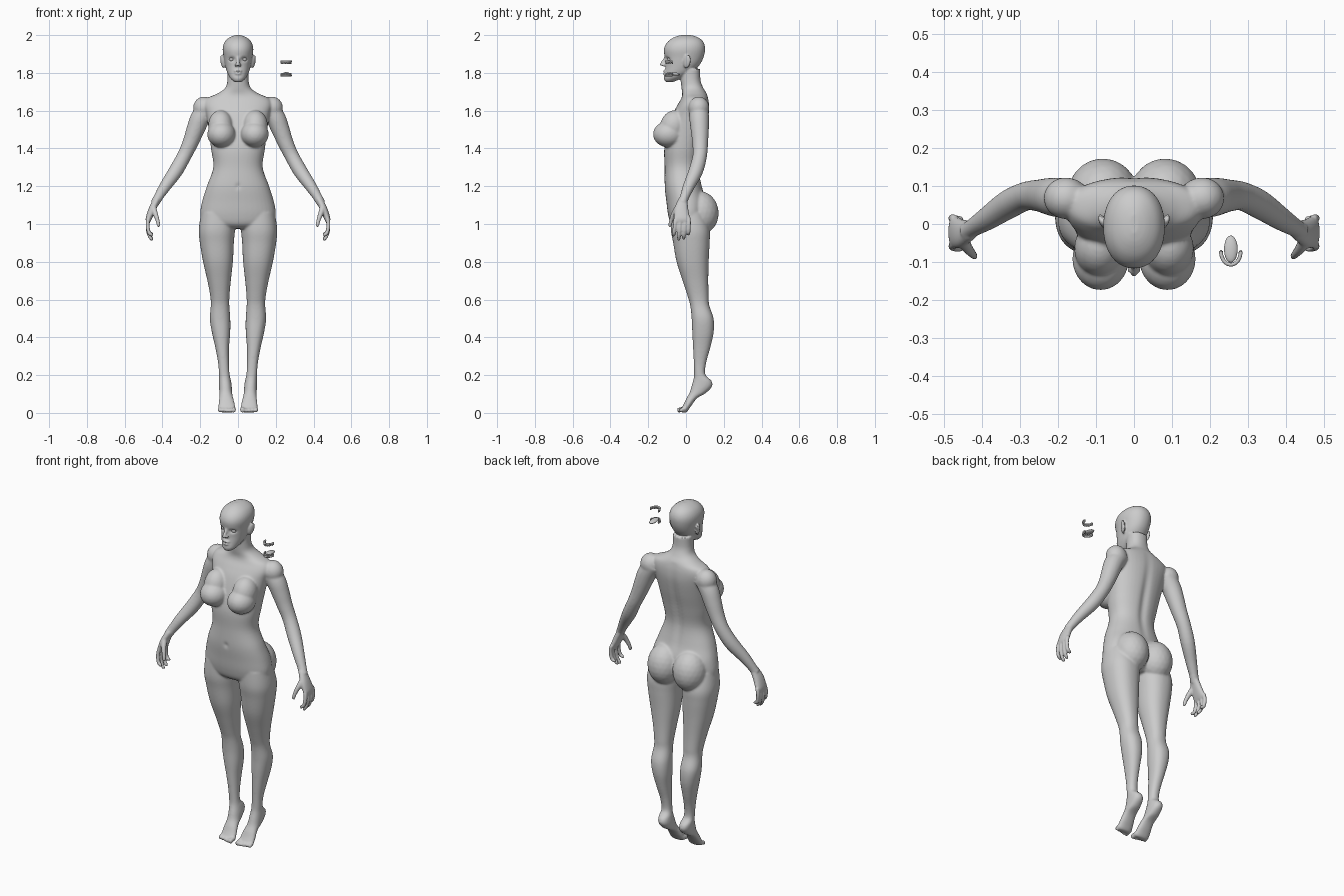
import bpy, bmesh, math
from mathutils import Vector, Matrix


def spline(rows, steps=5):
    """Catmull-Rom through rows of equal-length tuples."""
    out = []
    for i in range(len(rows) - 1):
        p0, p1 = rows[max(i - 1, 0)], rows[i]
        p2, p3 = rows[i + 1], rows[min(i + 2, len(rows) - 1)]
        for k in range(steps):
            t = k / steps
            out.append([0.5 * (2*b + (c - a)*t + (2*a - 5*b + 4*c - d)*t*t + (3*b - a - 3*c + d)*t**3)
                        for a, b, c, d in zip(p0, p1, p2, p3)])
    out.append(list(rows[-1]))
    return out


def skin(bm, rings):
    """Closed solid from a stack of point rings."""
    vs = [[bm.verts.new(p) for p in r] for r in rings]
    n = len(vs[0])
    faces = [bm.faces.new((a[i], a[(i + 1) % n], b[(i + 1) % n], b[i]))
             for a, b in zip(vs, vs[1:]) for i in range(n)]
    faces += [bm.faces.new(vs[0][::-1]), bm.faces.new(vs[-1])]
    bmesh.ops.recalc_face_normals(bm, faces=faces)


def loft(bm, rows, side=1, p=2.25, n=40):
    """Rows: centre x, half width, front y, front z, back y, back z."""
    rings = []
    for cx, rx, yf, zf, yb, zb in spline(rows):
        ring = []
        for i in range(n):
            a = 2 * math.pi * i / n
            c, s = math.cos(a), math.sin(a)
            c = math.copysign(abs(c) ** (2 / p), c)
            s = math.copysign(abs(s) ** (2 / p), s)
            ring.append((side * (cx + rx*c), (yf + yb)/2 + (yb - yf)/2*s, (zf + zb)/2 + (zb - zf)/2*s))
        rings.append(ring)
    skin(bm, rings)


def tube(bm, rows, side=1, n=16):
    """Rows: x, y, z, radius."""
    pts = spline(rows, 4)
    rings = []
    for i, q in enumerate(pts):
        d = Vector(pts[min(i + 1, len(pts) - 1)][:3]) - Vector(pts[max(i - 1, 0)][:3])
        u = d.cross(Vector((0, 1, 0.1))).normalized()
        v = d.cross(u).normalized()
        ring = [Vector(q[:3]) + q[3] * (u*math.cos(2*math.pi*k/n) + v*math.sin(2*math.pi*k/n)) for k in range(n)]
        rings.append([(side * w.x, w.y, w.z) for w in ring])
    skin(bm, rings)


def ball(bm, c, r, rot=(0, 0, 0)):
    m = Matrix.Translation(c)
    for ang, ax in zip(rot, 'XYZ'):
        m = m @ Matrix.Rotation(ang, 4, ax)
    bmesh.ops.create_icosphere(bm, subdivisions=3, radius=1, matrix=m @ Matrix.Diagonal((*r, 1)))


def to_object(bm, name):
    me = bpy.data.meshes.new(name)
    bm.to_mesh(me)
    bm.free()
    me.shade_smooth()
    ob = bpy.data.objects.new(name, me)
    bpy.context.collection.objects.link(ob)
    return ob


def flat(rows):
    """(z, cx, rx, yf, yb) to level loft rows."""
    return [(cx, rx, yf, z, yb, z) for z, cx, rx, yf, yb in rows]


bm = bmesh.new()
# torso and neck
loft(bm, flat([
    (.975, 0, .10, -.05, .07), (1.0, 0, .18, -.08, .10), (1.05, 0, .2, -.095, .11),
    (1.12, 0, .19, -.104, .11), (1.2, 0, .165, -.113, .085), (1.3, 0, .131, -.113, .07),
    (1.4, 0, .143, -.115, .085), (1.5, 0, .155, -.095, .108), (1.58, 0, .168, -.07, .122),
    (1.63, 0, .18, -.045, .123), (1.665, 0, .165, -.025, .118), (1.69, 0, .11, -.02, .11),
    (1.72, 0, .068, -.024, .092), (1.76, 0, .056, -.028, .077), (1.82, 0, .055, -.03, .075)]))
# head
loft(bm, flat([
    (1.751, 0, .018, -.108, -.07), (1.768, 0, .038, -.117, -.03), (1.80, 0, .056, -.113, .03),
    (1.84, 0, .068, -.108, .07), (1.88, 0, .075, -.112, .092), (1.92, 0, .081, -.117, .101),
    (1.95, 0, .077, -.108, .098), (1.975, 0, .062, -.086, .083), (1.992, 0, .037, -.055, .055),
    (2.0, 0, .012, -.025, .025)]), p=2.15)
# nose and lips
tube(bm, [(0, -.106, 1.885, .008), (0, -.117, 1.865, .008), (0, -.126, 1.85, .01), (0, -.126, 1.838, .009)])
ball(bm, (0, -.131, 1.844), (.008, .009, .008))
ball(bm, (0, -.112, 1.810), (.021, .010, .006))
ball(bm, (0, -.112, 1.796), (.018, .010, .006))

for s in (1, -1):
    ball(bm, (s*.011, -.118, 1.841), (.008, .010, .007))
    # ears
    ball(bm, (s*.082, .006, 1.86), (.009, .02, .037), (-.2, s*.2, s*-.35))
    # breasts
    ball(bm, (s*.088, -.092, 1.475), (.075, .083, .07))
    ball(bm, (s*.092, -.065, 1.52), (.066, .072, .085), (-.35, 0, 0))
    # buttocks
    ball(bm, (s*.082, .075, 1.06), (.094, .098, .115), (.1, 0, 0))
    # leg and raised foot
    loft(bm, flat([
        (1.06, .105, .09, -.08, .10), (.97, .112, .096, -.08, .125), (.9, .112, .09, -.068, .125),
        (.8, .106, .079, -.05, .12), (.7, .1, .062, -.018, .118), (.62, .096, .051, .008, .12),
        (.57, .095, .049, .022, .123), (.5, .095, .054, .03, .146), (.43, .09, .049, .033, .147),
        (.35, .084, .037, .037, .13), (.27, .077, .029, .041, .108)]) + [
        (.073, .028, .043, .21, .102, .205), (.07, .032, .04, .18, .135, .17),
        (.067, .034, .03, .145, .138, .14), (.065, .034, .02, .11, .105, .105),
        (.062, .037, .004, .08, .058, .077), (.06, .043, -.01, .05, .026, .035),
        (.058, .045, -.022, .03, .003, .004), (.058, .043, -.028, .02, -.018, .002)], s)
    # toes
    for i in range(5):
        x, r, y = .024 + i*.018, (.013 if i == 0 else .0095), -.046 + i*.004
        tube(bm, [(x, -.005, .022, r), (x, -.025, .017, r), (x, y + .005, r + .001, r), (x, y, r, r*.6)], s)
    # shoulder and arm
    ball(bm, (s*.18, .068, 1.615), (.058, .055, .06))
    tube(bm, [(.16, .068, 1.62, .05), (.2, .07, 1.56, .052), (.225, .073, 1.5, .048),
              (.252, .075, 1.43, .042), (.285, .073, 1.36, .038), (.33, .052, 1.28, .038),
              (.385, .015, 1.2, .031), (.42, -.007, 1.145, .025), (.44, -.02, 1.11, .023)], s, 28)
    # palm
    loft(bm, [(.43, .02, -.04, 1.135, .008, 1.125), (.452, .021, -.06, 1.085, .012, 1.08),
              (.47, .018, -.064, 1.035, .02, 1.035), (.476, .012, -.058, 1.01, .019, 1.015)], s)
    # fingers
    for y, tip in ((-.053, .935), (-.03, .912), (-.007, .918), (.014, .94)):
        m = (1.02 + tip) / 2
        tube(bm, [(.472, y, 1.035, .011), (.479, y*1.1, m + .02, .0105), (.472, y*1.15 - .002, m - .022, .010),
                  (.458, y*1.15 - .004, tip + .008, .009), (.455, y*1.15 - .004, tip, .006)], s)
    # thumb
    tube(bm, [(.45, -.04, 1.09, .017), (.438, -.064, 1.055, .014), (.426, -.078, 1.02, .011),
              (.42, -.085, .992, .009), (.419, -.086, .985, .006)], s)

# fuse everything into one skin
raw = to_object(bm, "body_source")
rm = raw.modifiers.new("fuse", 'REMESH')
rm.mode = 'VOXEL'
rm.voxel_size = .005
me = bpy.data.meshes.new_from_object(raw.evaluated_get(bpy.context.evaluated_depsgraph_get()))
bpy.data.objects.remove(raw)
body = bpy.data.objects.new("body", me)
bpy.context.collection.objects.link(body)
me.shade_smooth()


def bump(d, w):
    return math.exp(-(d / w) ** 2)


# eye sockets, spine groove, navel; detail areas get lighter smoothing
group = body.vertex_groups.new(name="soften")
fine, soft = [], []
for v in me.vertices:
    x, y, z = v.co
    if y < -.05 and z > 1.76:
        v.co.y += .015 * bump(abs(x) - .033, .015) * bump(z - 1.872, .010)
        v.co.y += .004 * bump(x, .02) * bump(z - 1.803, .003)
    if y > .03 and 1.1 < z < 1.68:
        v.co.y -= .011 * bump(x, .022) * bump(z - 1.4, .2)
    if y < -.05 and 1.1 < z < 1.35:
        v.co.y += .008 * bump(x, .01) * bump(z - 1.2, .012)
    (fine if z > 1.77 or z < .08 or (abs(x) > .4 and z < 1.13) else soft).append(v.index)
group.add(fine, .25, 'REPLACE')
group.add(soft, 1.0, 'REPLACE')
sm = body.modifiers.new("soften", 'SMOOTH')
sm.factor, sm.iterations, sm.vertex_group = .5, 14, "soften"

# eyeballs
for s, name in ((1, "eye_left"), (-1, "eye_right")):
    bm = bmesh.new()
    ball(bm, (s*.033, -.084, 1.872), (.014, .014, .012))
    to_object(bm, name)

# loose dental arches and tongue beside the head
for name, z, tooth_z in (("upper_teeth", 1.861, 1.853), ("lower_teeth", 1.786, 1.794)):
    bm = bmesh.new()
    arch = [(.255 + .026*math.cos(a), -.072 + .035*math.sin(a), z)
            for a in [math.pi + math.pi*i/12 for i in range(13)]]
    tube(bm, [(*p, .005) for p in arch], 1, 10)
    for p in arch:
        ball(bm, (p[0], p[1], tooth_z), (.0036, .0036, .006))
    to_object(bm, name)
bm = bmesh.new()
ball(bm, (.255, -.066, 1.795), (.018, .036, .009), (-.1, 0, 0))
to_object(bm, "tongue")
